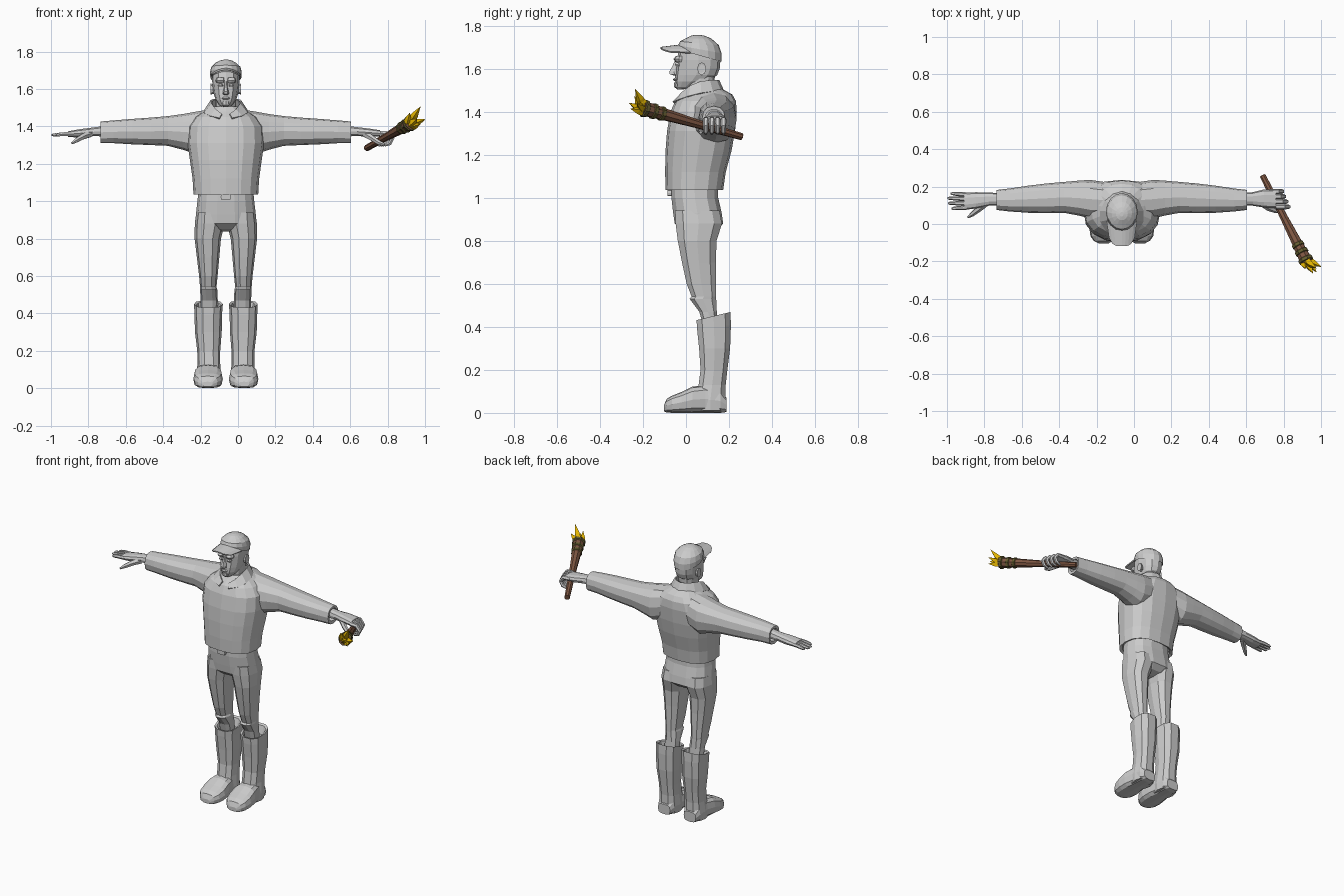
import bpy, bmesh, math
from mathutils import Vector

CX = -0.065  # body centre line
TAU = 2 * math.pi


def mat(name, col):
    m = bpy.data.materials.new(name)
    m.diffuse_color = (*col, 1)
    return m


WOOD = mat("wood", (0.21, 0.095, 0.055))
WRAP = mat("wrap", (0.13, 0.11, 0.03))
FIRE = mat("fire", (0.75, 0.45, 0.0))


def make(name, verts, faces, m=None, solid=0):
    me = bpy.data.meshes.new(name)
    me.from_pydata([tuple(v) for v in verts], [], faces)
    bm = bmesh.new()
    bm.from_mesh(me)
    bmesh.ops.recalc_face_normals(bm, faces=bm.faces)
    bm.to_mesh(me)
    bm.free()
    ob = bpy.data.objects.new(name, me)
    bpy.context.collection.objects.link(ob)
    if m:
        me.materials.append(m)
    if solid:
        mod = ob.modifiers.new("thickness", 'SOLIDIFY')
        mod.thickness, mod.offset = solid, 0
    return ob


def skin(name, rings, m=None):
    n = len(rings[0])
    faces = [(r * n + i, r * n + (i + 1) % n, (r + 1) * n + (i + 1) % n, (r + 1) * n + i)
             for r in range(len(rings) - 1) for i in range(n)]
    faces += [tuple(range(n)), tuple((len(rings) - 1) * n + i for i in range(n))]
    return make(name, [v for r in rings for v in r], faces, m)


def loft(name, rings, n=12, axis='z', p=0.85, s=1):
    """rings: (position, a0, a1, b0, b1[, tilt]); (a, b) = xy, yz or xz for axis z, x, y"""
    out = []
    for pos, a0, a1, b0, b1, *t in rings:
        ring = []
        for i in range(n):
            c, d = math.cos(TAU * i / n), math.sin(TAU * i / n)
            c = math.copysign(abs(c) ** p, c) if abs(c) > 1e-6 else 0
            d = math.copysign(abs(d) ** p, d) if abs(d) > 1e-6 else 0
            a = (a0 + a1) / 2 + c * (a1 - a0) / 2
            b = (b0 + b1) / 2 + d * (b1 - b0) / 2
            k = pos + (t[0] * (b - (b0 + b1) / 2) if t else 0)
            x, y, z = {'z': (a, b, k), 'x': (k, a, b), 'y': (a, k, b)}[axis]
            ring.append((CX + s * x, y, z))
        out.append(ring)
    return skin(name, out)


def sym(rings):  # (pos, half width, b0, b1[, tilt]) -> loft rings
    return [(r[0], -r[1], r[1], *r[2:]) for r in rings]


def tube(name, pts, radii, n=6, m=None):
    pts = [Vector(q) for q in pts]
    out = []
    for i, q in enumerate(pts):
        d = (pts[min(i + 1, len(pts) - 1)] - pts[max(i - 1, 0)]).normalized()
        u = Vector((0, 1, 0))
        u = (u - d * d.dot(u)).normalized()
        v = d.cross(u)
        out.append([q + (u * math.cos(TAU * k / n) + v * math.sin(TAU * k / n)) * radii[i]
                    for k in range(n)])
    return skin(name, out, m)


def join(base, others):
    bpy.context.view_layer.objects.active = base
    for o in others:
        mod = base.modifiers.new("join", 'BOOLEAN')
        mod.operation, mod.solver, mod.object = 'UNION', 'EXACT', o
        bpy.ops.object.modifier_apply(modifier=mod.name)
        bpy.data.objects.remove(o)


# Sweater: torso and sleeves, hollow at hem and cuffs
torso = loft("sweater", sym([
    (1.08, .14, -.06, .14), (1.045, .155, -.08, .16), (1.037, .173, -.095, .173),
    (1.12, .178, -.097, .185), (1.22, .192, -.095, .212), (1.31, .205, -.088, .228),
    (1.40, .20, -.072, .236), (1.45, .165, -.05, .232), (1.48, .12, -.02, .215),
    (1.505, .075, .0, .17)]), 16, p=.8)
join(torso, [loft("sleeve", [
    (.06, .03, .22, 1.29, 1.495), (.17, .03, .236, 1.255, 1.477), (.23, .045, .232, 1.275, 1.466),
    (.31, .06, .225, 1.296, 1.455), (.40, .058, .217, 1.300, 1.447), (.50, .06, .205, 1.304, 1.44),
    (.60, .067, .19, 1.31, 1.432), (.67, .075, .182, 1.31, 1.426),
    (.668, .09, .17, 1.33, 1.41), (.63, .09, .17, 1.33, 1.41)], 12, 'x', .85, s) for s in (-1, 1)])

# Collar: open band dropping to a V in front
verts, N = [], 13
for i in range(N):
    a = math.radians(-165 + 330 * i / (N - 1))
    f = (1 - math.cos(a)) / 2
    sx, cy = math.sin(a), math.cos(a)
    verts += [(CX + .078 * sx, .055 + .095 * cy, 1.545 - .085 * f ** 3),
              (CX + .10 * sx + .03 * sx * f, .055 + .118 * cy, 1.495 - .055 * f ** 2)]
make("collar", verts, [(2 * i, 2 * i + 1, 2 * i + 3, 2 * i + 2) for i in range(N - 1)], solid=.01)

# Trousers: hips and legs with a step at the knee
hips = loft("trousers", sym([
    (1.07, .145, -.07, .15), (1.0, .152, -.07, .152), (.93, .16, -.062, .168),
    (.88, .163, -.055, .175), (.85, .10, -.02, .14), (.838, .03, .02, .09)]), 14, p=.8)
join(hips, [loft("leg", [
    (.94, .012, .158, -.055, .16), (.88, .006, .166, -.053, .172), (.80, .026, .167, -.042, .146),
    (.70, .035, .155, -.022, .142), (.60, .044, .143, .0, .143), (.54, .05, .138, .024, .143),
    (.53, .046, .138, .014, .143), (.47, .043, .135, .06, .145), (.40, .045, .135, .08, .15)],
    10, 'z', .85, s) for s in (-1, 1)])
loft("belt_buckle", [(-.085, -.028, .028, 1.008, 1.036), (-.06, -.028, .028, 1.008, 1.036)], 8, 'y', .3)

for s, side in ((-1, "left"), (1, "right")):
    # Boots: shaft and foot
    boot = loft("boot_" + side, [
        (.41, .04, .145, .075, .18), (.445, .028, .158, .058, .197, .24), (.45, .016, .17, .046, .21, .24),
        (.40, .02, .168, .048, .212, .1), (.30, .022, .165, .058, .208), (.20, .03, .153, .065, .195),
        (.13, .03, .152, .056, .187), (.06, .025, .158, .04, .187), (.01, .03, .155, .05, .18)],
        10, 'z', .8, s)
    join(boot, [loft("foot", [
        (-.103, .07, .125, .008, .035), (-.09, .045, .15, .002, .065), (-.065, .025, .168, 0, .08),
        (-.02, .016, .174, 0, .098), (.03, .02, .17, 0, .122), (.09, .03, .157, 0, .13),
        (.16, .035, .152, 0, .11), (.188, .05, .138, .004, .07)], 12, 'y', .65, s)])
    # Ears
    loft("ear_" + side, [(.06, .055, .085, 1.575, 1.62), (.082, .052, .094, 1.57, 1.63),
                         (.08, .06, .085, 1.58, 1.62)], 8, 'x', 1, s)
    # Eyes and brows
    loft("eye_" + side, [(1.612, .016, .042, -.05, -.02), (1.62, .014, .044, -.053, -.02),
                         (1.628, .018, .04, -.048, -.02)], 6, s=s)
    loft("brow_" + side, [(1.632, .008, .05, -.05, -.01), (1.645, .006, .056, -.058, -.01),
                          (1.66, .008, .05, -.046, -.01)], 8, s=s)

# Head, neck, nose, mouth, beard
loft("neck", sym([(1.44, .07, -.01, .14), (1.50, .055, .0, .128), (1.57, .055, .0, .135)]))
loft("head", sym([
    (1.505, .022, -.036, .01), (1.515, .036, -.045, .045), (1.54, .054, -.05, .10),
    (1.57, .064, -.05, .145), (1.60, .069, -.046, .157), (1.64, .073, -.043, .16),
    (1.70, .072, -.03, .15), (1.73, .05, 0, .12)]))
loft("nose", sym([(1.568, .010, -.058, -.03), (1.574, .017, -.078, -.03), (1.586, .015, -.081, -.03),
                  (1.61, .009, -.066, -.03), (1.64, .008, -.052, -.03)]), 6)
loft("lips", sym([(1.543, .014, -.054, -.03), (1.55, .022, -.062, -.03), (1.556, .016, -.056, -.03)]), 8)
loft("beard", sym([(1.503, .014, -.04, -.01), (1.515, .022, -.055, -.01), (1.535, .018, -.056, -.01)]), 8)

# Cap dome and brim
loft("cap", sym([(1.668, .072, -.02, .152, -.3), (1.66, .083, -.033, .165, -.28),
                 (1.69, .085, -.036, .165, -.18), (1.718, .078, -.028, .153, -.1),
                 (1.74, .055, -.002, .118), (1.752, .032, .02, .09), (1.757, .01, .04, .065)]), 16, p=1)
verts = []
for i in range(-4, 5):
    u = i / 4
    verts += [(CX + .08 * u, -.03 + .05 * u * u, 1.708 - .034 * u * u),
              (CX + .066 * u, -.118 + .045 * u ** 4, 1.697 - .02 * u * u)]
make("cap_brim", verts, [(2 * i, 2 * i + 1, 2 * i + 3, 2 * i + 2) for i in range(8)], solid=.008)

# Open hand
loft("open_palm", [(.64, .1, .165, 1.345, 1.405), (.71, .098, .168, 1.347, 1.395),
                   (.78, .083, .17, 1.34, 1.386), (.845, .075, .167, 1.342, 1.374)], 10, 'x', .8, -1)
for y0, y1, x1 in ((.157, .163, -.98), (.134, .138, -.998), (.111, .111, -.995), (.087, .083, -.975)):
    tube("open_finger", [(-.895, y0, 1.36), (-.94, (y0 + y1) / 2, 1.358), (x1 + .01, y1, 1.354),
                         (x1, y1, 1.353)], [.0125, .0115, .009, .004])
tube("open_thumb", [(-.79, .115, 1.36), (-.83, .08, 1.345), (-.865, .052, 1.325), (-.888, .036, 1.31)],
     [.02, .017, .013, .006])

# Gripping hand
loft("grip_palm", [(.64, .1, .165, 1.345, 1.405), (.70, .098, .17, 1.347, 1.397),
                   (.76, .088, .185, 1.345, 1.39), (.825, .085, .185, 1.345, 1.38)], 10, 'x', .8)
for y in (.092, .12, .147, .174):
    o = -(y - .125) * .4
    tube("grip_finger", [(.745 + o, y, 1.364), (.79 + o, y, 1.362), (.812 + o, y, 1.335),
                         (.798 + o, y, 1.308), (.77 + o, y, 1.298)], [.014, .014, .0125, .0115, .007])
tube("grip_thumb", [(.68, .115, 1.36), (.72, .085, 1.335), (.755, .072, 1.312), (.785, .068, 1.303)],
     [.02, .016, .0135, .008])

# Torch: handle, wraps and flame
A, B = Vector((.688, .258, 1.284)), Vector((.925, -.205, 1.418))


def at(t):
    return A.lerp(B, t)


tube("torch_handle", [at(0), at(.45), at(.75), at(1)], [.017, .021, .028, .036], 8, WOOD)
for t, r in ((.80, .034), (.88, .037), (.97, .041)):
    tube("torch_wrap", [at(t - .022), at(t - .015), at(t + .015), at(t + .022)],
         [r - .006, r, r + .001, r - .005], 8, WRAP)
for base, tip, r in (((.925, -.20, 1.43), (.975, -.236, 1.505), .022),
                     ((.94, -.20, 1.415), (1.0, -.228, 1.437), .02),
                     ((.925, -.205, 1.41), (.957, -.264, 1.44), .024),
                     ((.905, -.21, 1.42), (.918, -.238, 1.472), .02),
                     ((.935, -.205, 1.40), (.975, -.257, 1.413), .02),
                     ((.92, -.19, 1.42), (.955, -.22, 1.48), .024)):
    b, t = Vector(base), Vector(tip)
    tube("flame", [b, b.lerp(t, .4), t], [r, r * .85, .001], 4, FIRE)
